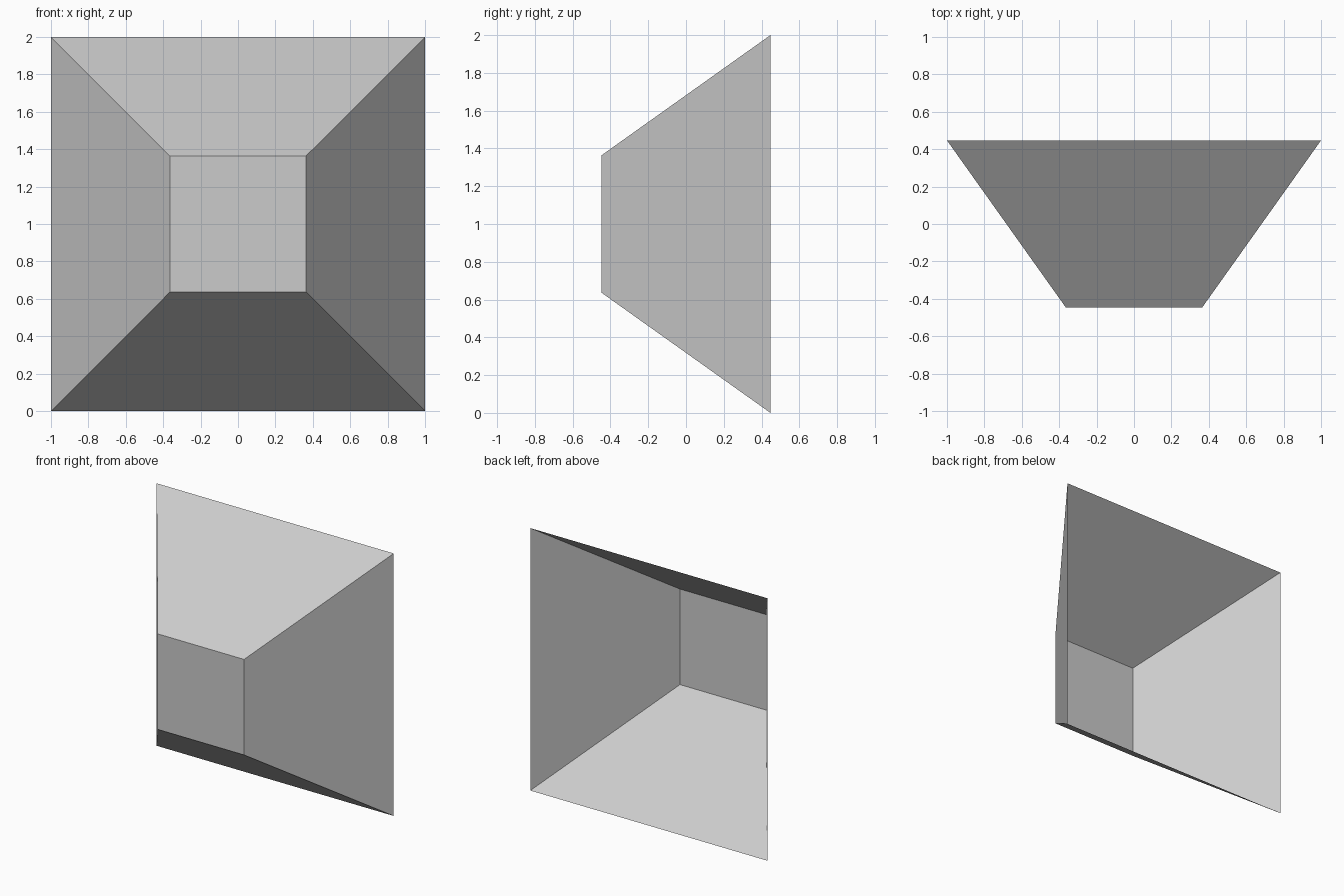
import bpy, bmesh

if "Cube" in bpy.data.objects:
    bpy.data.objects.remove(bpy.data.objects["Cube"])

HALF_DEPTH = 0.447
CENTRE_Z = 1.0


def square(bm, half, y):
    """Square loop of vertices in the XZ plane."""
    return [bm.verts.new((sx * half, y, CENTRE_Z + sz * half))
            for sx, sz in ((-1, -1), (1, -1), (1, 1), (-1, 1))]


# Thin tapered shell: small closed front panel, four sloping walls, open back
bm = bmesh.new()
front = square(bm, 0.364, -HALF_DEPTH)
rim = square(bm, 1.0, HALF_DEPTH)
bm.faces.new(front)
for i in range(4):
    j = (i + 1) % 4
    bm.faces.new((front[j], front[i], rim[i], rim[j]))

mesh = bpy.data.meshes.new("tapered_shell")
bm.to_mesh(mesh)
bm.free()
shell = bpy.data.objects.new("tapered_shell", mesh)
bpy.context.collection.objects.link(shell)
